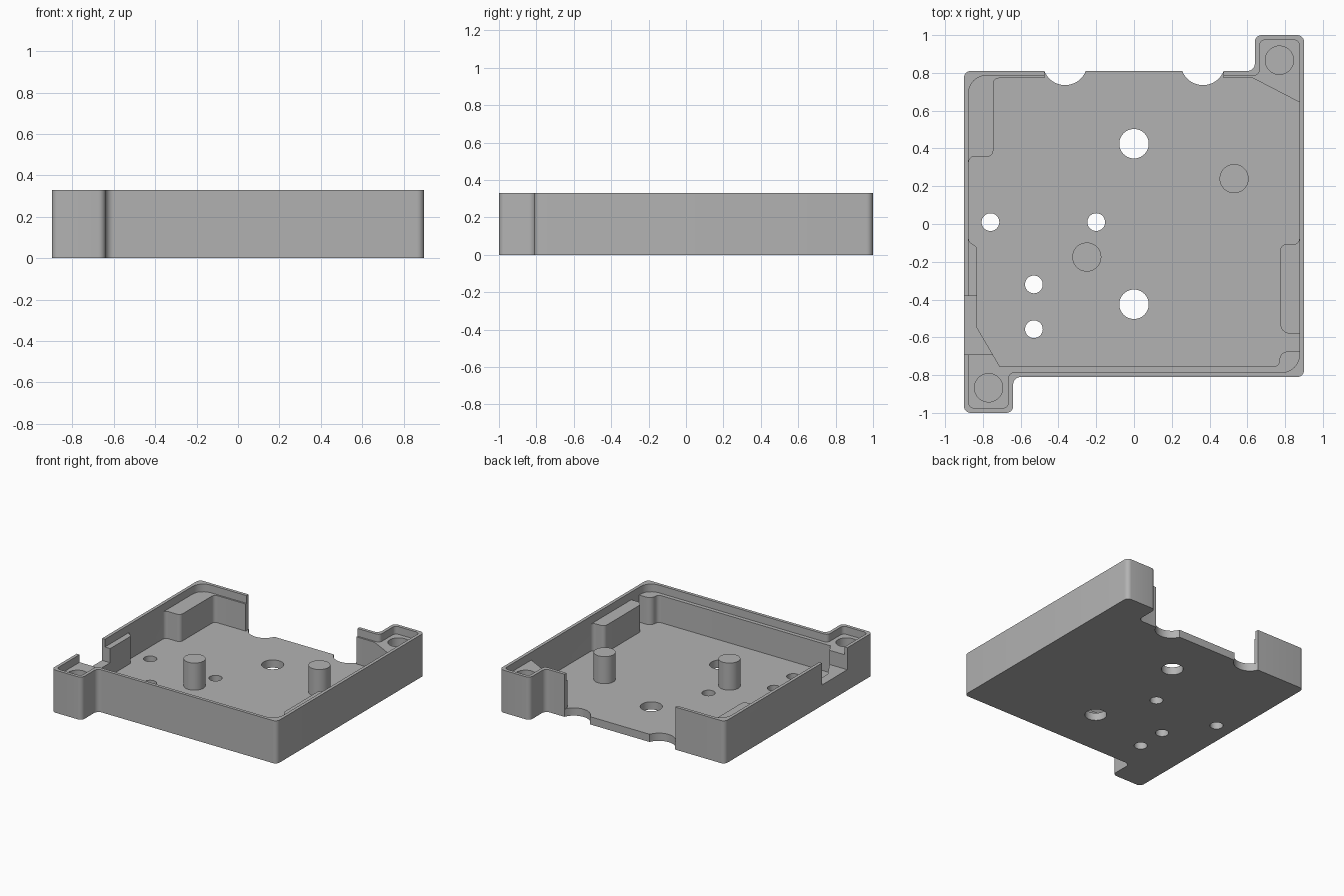
import bpy, bmesh, math
from mathutils import Vector

if "Cube" in bpy.data.objects:
    bpy.data.objects.remove(bpy.data.objects["Cube"])

TOP, LEDGE, FLOOR, GAP = 0.33, 0.27, 0.06, 0.16

grey = bpy.data.materials.new("plain grey")
grey.use_nodes = True
grey.diffuse_color = (0.45, 0.45, 0.45, 1)
grey.node_tree.nodes["Principled BSDF"].inputs["Base Color"].default_value = grey.diffuse_color


def rounded(corners, steps=6):
    """Replace each (x, y, radius) corner by a tangent arc."""
    out = []
    for i, (x, y, r) in enumerate(corners):
        p = Vector((x, y))
        if r == 0:
            out.append(p)
            continue
        a = (Vector(corners[i - 1][:2]) - p).normalized()
        b = (Vector(corners[(i + 1) % len(corners)][:2]) - p).normalized()
        half = a.angle(b) / 2
        centre = p + (a + b).normalized() * (r / math.sin(half))
        start = p + a * (r / math.tan(half)) - centre
        end = p + b * (r / math.tan(half)) - centre
        sweep = math.atan2(start.x * end.y - start.y * end.x, start.dot(end))
        for k in range(steps + 1):
            t = sweep * k / steps
            c, s = math.cos(t), math.sin(t)
            out.append(centre + Vector((start.x * c - start.y * s, start.x * s + start.y * c)))
    return out


def circle(x, y, r, n=40):
    return [Vector((x + r * math.cos(math.tau * i / n), y + r * math.sin(math.tau * i / n))) for i in range(n)]


def box(x0, x1, y0, y1):
    return [Vector(p) for p in ((x0, y0), (x1, y0), (x1, y1), (x0, y1))]


def prism(name, outline, z0, z1):
    """Extrude an anticlockwise outline from z0 to z1."""
    bm = bmesh.new()
    face = bm.faces.new([bm.verts.new((p.x, p.y, z0)) for p in outline])
    ext = bmesh.ops.extrude_face_region(bm, geom=[face])
    verts = [g for g in ext["geom"] if isinstance(g, bmesh.types.BMVert)]
    bmesh.ops.translate(bm, verts=verts, vec=(0, 0, z1 - z0))
    bmesh.ops.recalc_face_normals(bm, faces=bm.faces)
    mesh = bpy.data.meshes.new(name)
    bm.to_mesh(mesh)
    bm.free()
    mesh.materials.append(grey)
    obj = bpy.data.objects.new(name, mesh)
    bpy.context.collection.objects.link(obj)
    return obj


def select(obj):
    bpy.ops.object.select_all(action="DESELECT")
    obj.select_set(True)
    bpy.context.view_layer.objects.active = obj


def cut(target, outline, z0, z1):
    cutter = prism("cutter", outline, z0, z1)
    select(target)
    mod = target.modifiers.new("cut", "BOOLEAN")
    mod.operation, mod.solver, mod.object = "DIFFERENCE", "EXACT", cutter
    bpy.ops.object.modifier_apply(modifier=mod.name)
    bpy.data.objects.remove(cutter)


# Tray outline with two diagonal corner tabs
half = [(-0.9, -1, 0.035), (-0.64, -1, 0.035), (-0.64, -0.81, 0.04), (0.9, -0.81, 0.035)]
outer = half + [(-x, -y, r) for x, y, r in half]
tray = prism("tray", rounded(outer), 0, TOP)

# Thin rim above the inner ledge
half = [(-0.875, -0.975, 0.03), (-0.665, -0.975, 0.03), (-0.665, -0.785, 0.03), (0.875, -0.785, 0.09)]
cut(tray, rounded(half + [(-x, -y, r) for x, y, r in half]), LEDGE, TOP + 0.1)

# Main cavity, leaving the support pads and angled tab fillers
cavity = [
    (-0.83, -0.55, 0), (-0.71, -0.755, 0),
    (0.77, -0.755, 0.03), (0.77, -0.675, 0.045), (0.875, -0.675, 0),
    (0.875, -0.58, 0), (0.775, -0.58, 0.05), (0.775, -0.108, 0.03), (0.875, -0.108, 0.03),
    (0.875, 0.645, 0), (0.63, 0.772, 0),
    (-0.745, 0.772, 0.03), (-0.745, 0.357, 0.03), (-0.875, 0.357, 0.03),
    (-0.875, -0.108, 0.03), (-0.83, -0.108, 0.03),
]
cut(tray, rounded(cavity), FLOOR, LEDGE + 0.02)

# Back opening, side opening and the two back scallops
cut(tray, box(-0.475, 0.475, 0.7, 0.9), FLOOR, TOP + 0.1)
cut(tray, box(-1, -0.7, -0.69, -0.38), GAP, TOP + 0.1)
for side in (-1, 1):
    cut(tray, circle(side * 0.365, 0.853, 0.118), -0.1, TOP + 0.1)
    # Large floor hole and blind tab socket
    cut(tray, circle(0, side * 0.425, 0.078), -0.1, 0.1)
    cut(tray, circle(side * 0.77, side * 0.867, 0.075), FLOOR, TOP + 0.1)

# Small floor holes
for x, y in ((-0.76, 0.01), (-0.2, 0.01), (-0.53, -0.32), (-0.53, -0.557)):
    cut(tray, circle(x, y, 0.047, 32), -0.1, 0.1)

# Support pillars
pillars = [prism(name, circle(x, y, 0.077), FLOOR - 0.02, LEDGE)
           for name, x, y in (("back_pillar", 0.53, 0.24), ("front_pillar", -0.25, -0.175))]

for obj in [tray] + pillars:
    select(obj)
    bpy.ops.object.shade_smooth_by_angle(angle=math.radians(30))
